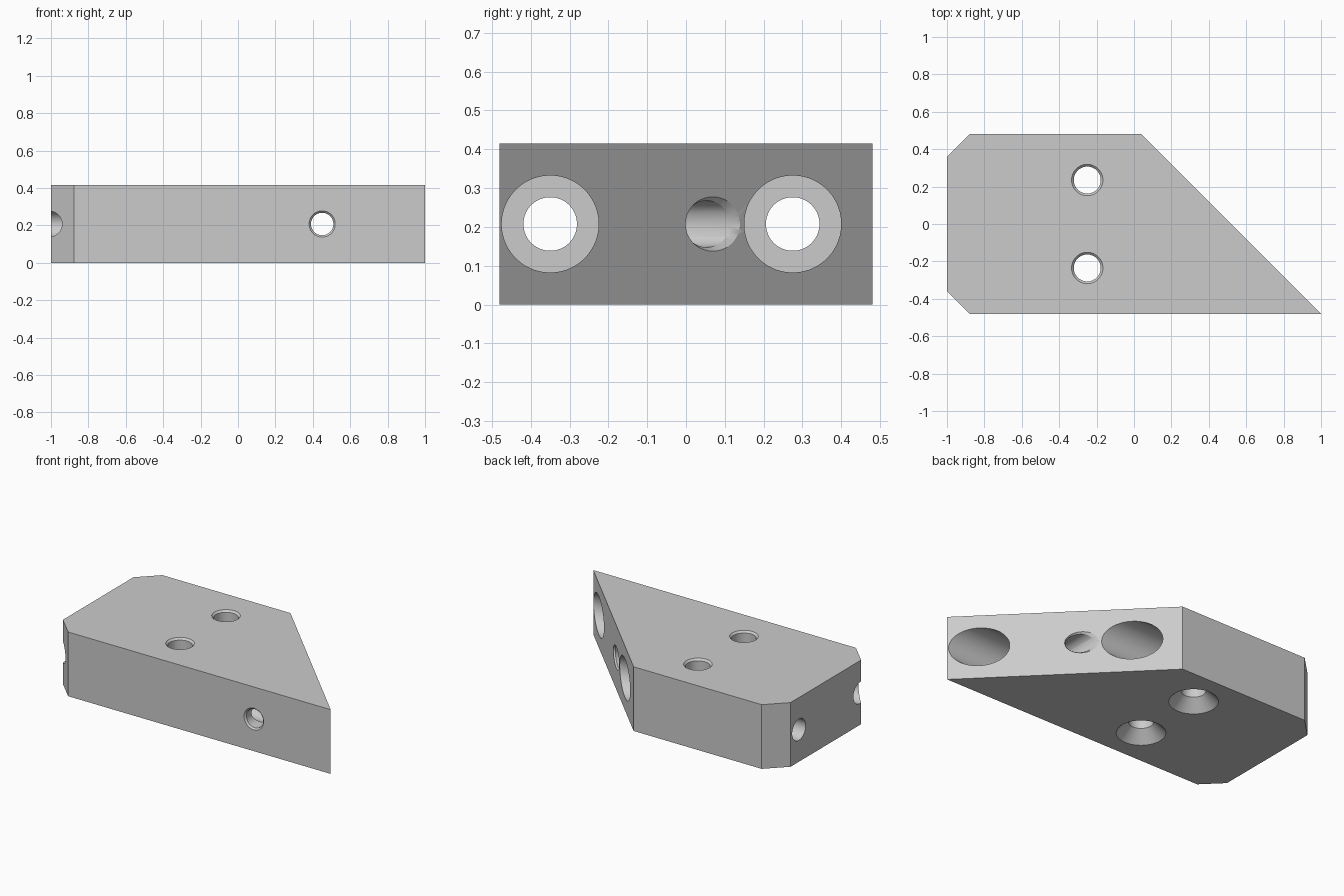
import bpy, bmesh, math

if "Cube" in bpy.data.objects:
    bpy.data.objects.remove(bpy.data.objects["Cube"], do_unlink=True)

HEIGHT = 0.415
MID = HEIGHT / 2
HALF = 0.481
SLANT = 1 - HALF          # slanted face lies on x + y = SLANT
SEGMENTS = 64

grey = bpy.data.materials.new("machined grey")
grey.use_nodes = True
grey.diffuse_color = (0.6, 0.6, 0.6, 1)
grey.node_tree.nodes["Principled BSDF"].inputs["Base Color"].default_value = (0.6, 0.6, 0.6, 1)


def make_object(name, bm):
    bmesh.ops.recalc_face_normals(bm, faces=bm.faces)
    mesh = bpy.data.meshes.new(name)
    bm.to_mesh(mesh)
    bm.free()
    mesh.materials.append(grey)
    obj = bpy.data.objects.new(name, mesh)
    bpy.context.collection.objects.link(obj)
    return obj


def drill(target, name, axis, a, b, rings):
    """Cut a turned hole; each ring is (distance, radius, shear)."""
    bm = bmesh.new()
    loops = []
    for dist, radius, shear in rings:
        loop = []
        for i in range(SEGMENTS):
            t = 2 * math.pi * (i + 0.5) / SEGMENTS
            u, v = radius * math.cos(t), radius * math.sin(t)
            d = dist - shear * u
            point = {"X": (d, a + u, b + v), "Y": (a + u, d, b + v), "Z": (a + u, b + v, d)}[axis]
            loop.append(bm.verts.new(point))
        loops.append(loop)
    for low, high in zip(loops, loops[1:]):
        for i in range(SEGMENTS):
            j = (i + 1) % SEGMENTS
            bm.faces.new((low[i], low[j], high[j], high[i]))
    bm.faces.new(loops[0])
    bm.faces.new(loops[-1])
    cutter = make_object(name, bm)
    cutter.hide_render = True
    mod = target.modifiers.new(name, "BOOLEAN")
    mod.operation = "DIFFERENCE"
    mod.solver = "EXACT"
    mod.object = cutter
    bpy.context.view_layer.objects.active = target
    bpy.ops.object.modifier_apply(modifier=mod.name)
    bpy.data.objects.remove(cutter, do_unlink=True)


# Block: chamfered outline with one long slanted side
outline = [(-1, -0.36), (-0.878, -HALF), (1, -HALF),
           (SLANT - HALF, HALF), (-0.878, HALF), (-1, 0.36)]
bm = bmesh.new()
base = bm.faces.new([bm.verts.new((x, y, 0)) for x, y in outline])
top = bmesh.ops.extrude_face_region(bm, geom=[base])
bmesh.ops.translate(bm, vec=(0, 0, HEIGHT),
                    verts=[v for v in top["geom"] if isinstance(v, bmesh.types.BMVert)])
block = make_object("mounting_block", bm)

# Vertical holes, countersunk below and lightly chamfered above
for y in (-0.235, 0.235):
    drill(block, "countersunk_hole", "Z", -0.25, y,
          [(-0.02, 0.163, 0), (0.071, 0.072, 0), (HEIGHT - 0.012, 0.072, 0),
           (HEIGHT, 0.084, 0), (HEIGHT + 0.02, 0.104, 0)])

# Long holes, counterbored from the slanted face
for y, floor in ((-0.35, 0.56), (0.275, -0.065)):
    drill(block, "counterbored_hole", "X", y, MID,
          [(-1.1, 0.069, 0), (floor, 0.069, 0), (floor, 0.125, 0), (1.1, 0.125, 0)])

# Cross hole from the front to the slanted face, chamfered at both ends
cross_x = 0.45
exit_y = SLANT - cross_x
drill(block, "cross_hole", "Y", cross_x, MID,
      [(-HALF - 0.02, 0.09, 0), (-HALF, 0.07, 0), (-HALF + 0.01, 0.06, 0),
       (exit_y - 0.015, 0.06, 1), (exit_y, 0.07, 1), (exit_y + 0.1, 0.07, 1)])

# Smooth bores, sharp edges
bpy.ops.object.select_all(action="DESELECT")
block.select_set(True)
bpy.context.view_layer.objects.active = block
bpy.ops.object.shade_smooth_by_angle(angle=math.radians(25))
